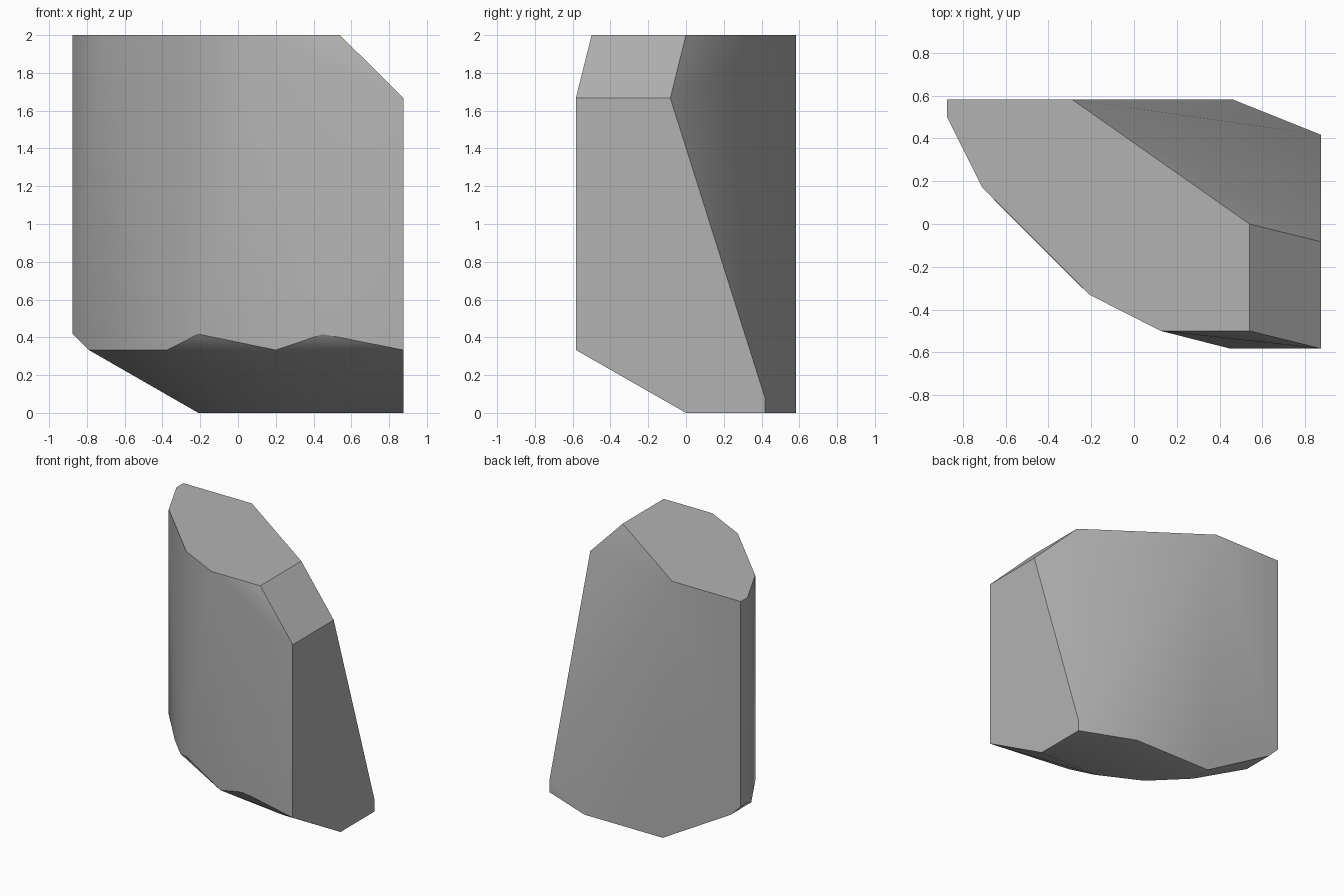
import bpy, bmesh, math

cube = bpy.data.objects.get("Cube")
if cube:
    bpy.data.objects.remove(cube, do_unlink=True)

# One flat grey stone material
stone = bpy.data.materials.new("stone_grey")
stone.use_nodes = True
grey = (0.45, 0.45, 0.45, 1)
stone.diffuse_color = grey
stone.node_tree.nodes["Principled BSDF"].inputs["Base Color"].default_value = grey

EDGE, BACK = 0.875, 0.583
corners = []


def ring(z, outline):
    """Add the corners of one horizontal outline."""
    corners.extend((x, y, z) for x, y in outline)


# Curved left flank, shared by the top and the lower rim
flank = [(-EDGE, BACK), (-EDGE, 0.5), (-0.71, 0.17), (-0.21, -0.33)]

# Flat top, right bevel and lower rim
ring(2.0, flank + [(0.125, -0.5), (0.54, -0.5), (0.54, 0), (-0.29, BACK)])
ring(1.667, [(EDGE, -0.083), (EDGE, -BACK)])
ring(0.417, flank + [(0.45, -BACK)])

# Undercut edge and base
ring(0.333, [(-0.79, BACK), (-0.79, 0.333), (-0.54, 0), (-0.375, -0.167),
             (0.2, -0.5), (EDGE, -BACK)])
ring(0.083, [(EDGE, 0.417)])
ring(0.0, [(-0.21, BACK), (-0.21, 0.417), (0.04, 0.167), (0.375, 0),
           (EDGE, 0), (EDGE, 0.417), (0.46, BACK)])

# Wrap the corners in a convex boulder
bm = bmesh.new()
for c in corners:
    bm.verts.new(c)
hull = bmesh.ops.convex_hull(bm, input=bm.verts[:])
loose = {g for g in hull["geom_interior"] + hull["geom_unused"]
         if isinstance(g, bmesh.types.BMVert)}
bmesh.ops.delete(bm, geom=list(loose), context="VERTS")
bmesh.ops.dissolve_limit(bm, angle_limit=math.radians(0.5),
                         verts=bm.verts[:], edges=bm.edges[:])
bmesh.ops.recalc_face_normals(bm, faces=bm.faces[:])

mesh = bpy.data.meshes.new("boulder")
bm.to_mesh(mesh)
bm.free()
mesh.materials.append(stone)
boulder = bpy.data.objects.new("boulder", mesh)
bpy.context.collection.objects.link(boulder)

# Soft shading on shallow creases, sharp on strong ones
bpy.ops.object.select_all(action="DESELECT")
boulder.select_set(True)
bpy.context.view_layer.objects.active = boulder
bpy.ops.object.shade_smooth_by_angle(angle=math.radians(30))
